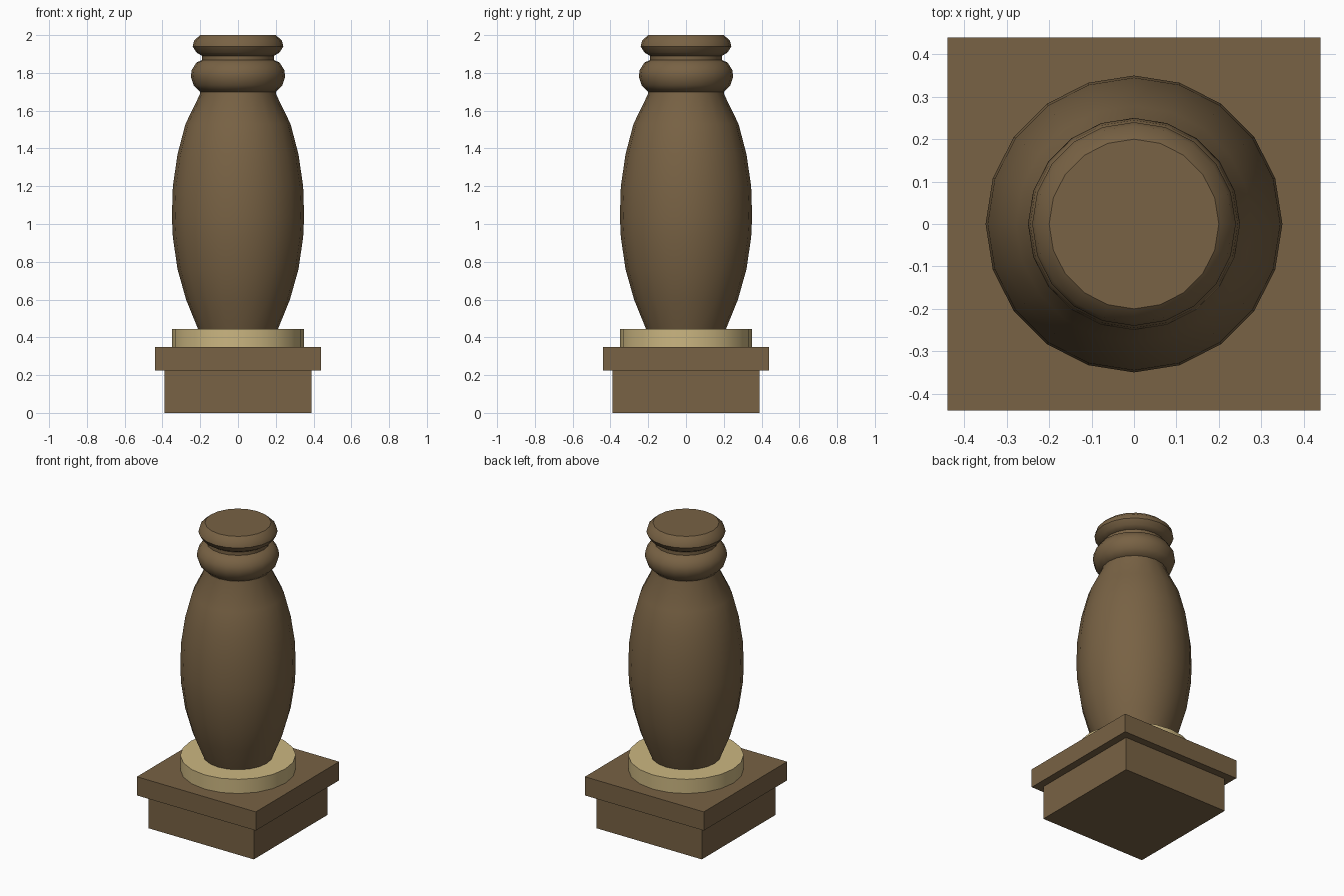
import bpy
import math

if "Cube" in bpy.data.objects:
    bpy.data.objects.remove(bpy.data.objects["Cube"], do_unlink=True)


def make_material(name, rgb):
    mat = bpy.data.materials.new(name)
    mat.use_nodes = True
    color = (*rgb, 1.0)
    mat.diffuse_color = color
    mat.node_tree.nodes["Principled BSDF"].inputs["Base Color"].default_value = color
    return mat


def finish(obj, name, mat, smooth_angle=None):
    obj.name = name
    obj.data.name = name
    obj.data.materials.append(mat)
    if smooth_angle:
        bpy.ops.object.select_all(action="DESELECT")
        obj.select_set(True)
        bpy.context.view_layer.objects.active = obj
        bpy.ops.object.shade_smooth_by_angle(angle=math.radians(smooth_angle))
    return obj


def square_block(name, half, bottom, top, mat):
    bpy.ops.mesh.primitive_cube_add(size=1, location=(0, 0, (bottom + top) / 2))
    obj = bpy.context.object
    obj.scale = (half * 2, half * 2, top - bottom)
    bpy.ops.object.transform_apply(location=False, rotation=False, scale=True)
    return finish(obj, name, mat)


def turned(name, profile, mat, sides=20, smooth_angle=40):
    """Revolve a (radius, height) profile around z, with capped ends."""
    verts, faces = [], []
    for r, z in profile:
        for i in range(sides):
            a = math.tau * i / sides
            verts.append((r * math.cos(a), r * math.sin(a), z))
    for k in range(len(profile) - 1):
        for i in range(sides):
            j = (i + 1) % sides
            low, high = k * sides, (k + 1) * sides
            faces.append((low + i, low + j, high + j, high + i))
    faces.append(tuple(reversed(range(sides))))
    faces.append(tuple(range(len(verts) - sides, len(verts))))
    mesh = bpy.data.meshes.new(name)
    mesh.from_pydata(verts, [], faces)
    obj = bpy.data.objects.new(name, mesh)
    bpy.context.collection.objects.link(obj)
    return finish(obj, name, mat, smooth_angle)


brown = make_material("brown stone", (0.188, 0.122, 0.058))
tan = make_material("tan stone", (0.60, 0.47, 0.22))

# Square plinth and its overhanging slab
square_block("plinth", 0.39, 0.0, 0.225, brown)
square_block("plinth_slab", 0.44, 0.225, 0.35, brown)

# Pale round foot ring
turned("foot_ring", [(0.35, 0.35), (0.35, 0.445)], tan)

# Swelling shaft
turned("shaft", [
    (0.21, 0.44), (0.275, 0.60), (0.32, 0.76), (0.345, 0.93), (0.35, 1.04),
    (0.345, 1.20), (0.32, 1.37), (0.278, 1.53), (0.20, 1.69), (0.20, 1.71),
], brown)

# Lower bead with the narrow neck above it
turned("neck_bead", [
    (0.20, 1.70), (0.235, 1.735), (0.25, 1.78), (0.245, 1.815),
    (0.22, 1.855), (0.19, 1.868), (0.19, 1.90),
], brown, smooth_angle=50)

# Top bead with a flat cap
turned("top_bead", [
    (0.19, 1.89), (0.22, 1.908), (0.24, 1.94), (0.232, 1.972), (0.20, 2.0),
], brown, smooth_angle=40)
